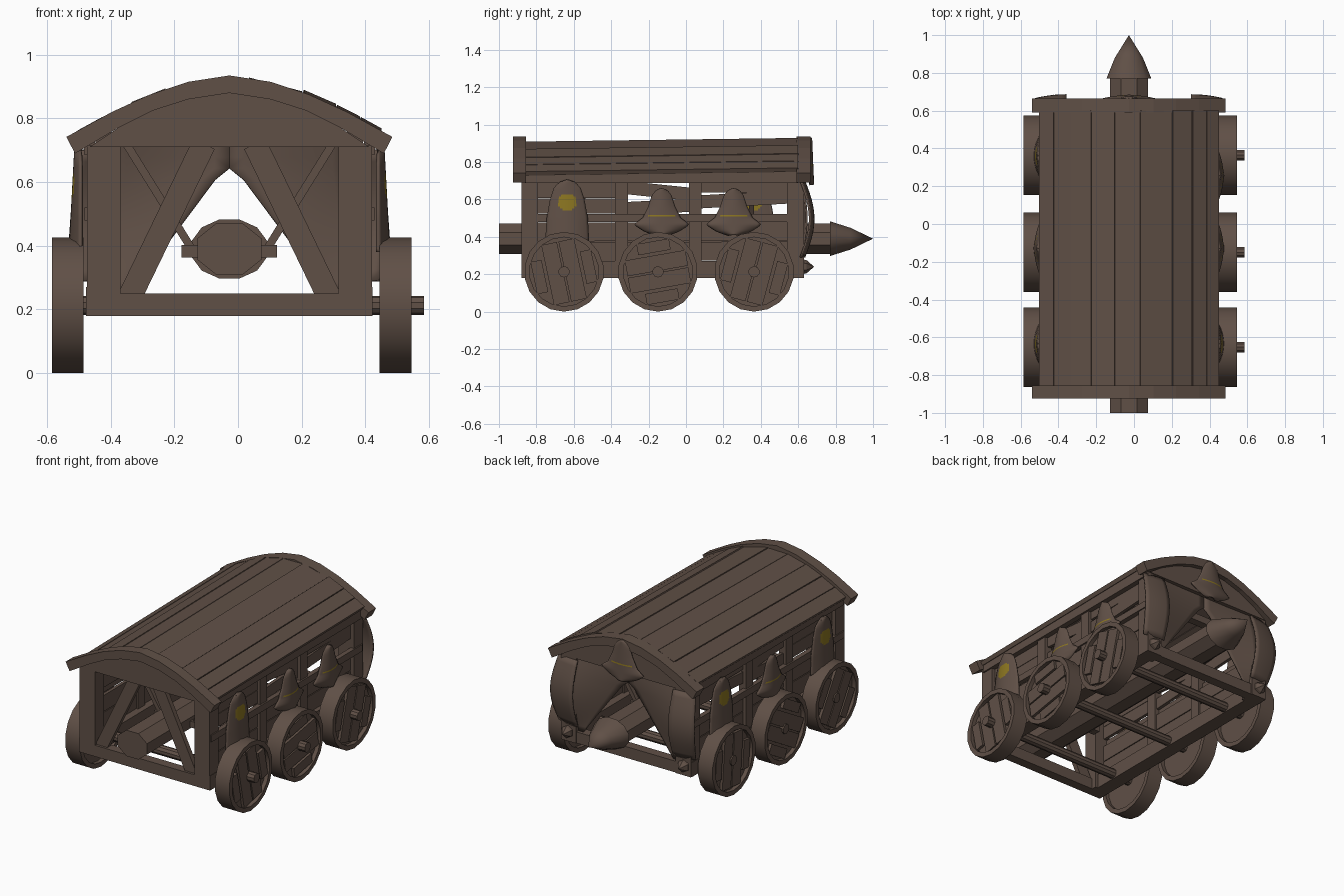
import bpy, bmesh, math, random
from mathutils import Vector, Matrix

random.seed(4)
if "Cube" in bpy.data.objects:
    bpy.data.objects.remove(bpy.data.objects["Cube"], do_unlink=True)
CX = -0.027  # body centreline


def material(name, rgb):
    m = bpy.data.materials.new(name)
    m.use_nodes = True
    m.diffuse_color = (*rgb, 1)
    bsdf = m.node_tree.nodes["Principled BSDF"]
    bsdf.inputs["Base Color"].default_value = (*rgb, 1)
    bsdf.inputs["Roughness"].default_value = 0.9
    return m


WOOD = material("brown wood", (0.117, 0.08, 0.062))
PAINT = material("ochre paint", (0.26, 0.18, 0.015))


def add(name, bm, smooth=False):
    bmesh.ops.recalc_face_normals(bm, faces=bm.faces)
    me = bpy.data.meshes.new(name)
    bm.to_mesh(me)
    bm.free()
    me.materials.append(WOOD)
    me.materials.append(PAINT)
    if smooth:
        me.shade_smooth()
        me.set_sharp_from_angle(angle=math.radians(35))
    ob = bpy.data.objects.new(name, me)
    ob.location.x = CX
    bpy.context.collection.objects.link(ob)
    return ob


def beam(name, a, b, w, h, up=(0, 0, 1)):
    """Square timber from a to b."""
    a, b = Vector(a), Vector(b)
    d = (b - a).normalized()
    side = d.cross(Vector(up)).normalized()
    top = side.cross(d)
    rot = Matrix((d, side, top)).transposed().to_4x4()
    size = Matrix.Diagonal(((b - a).length, w, h, 1))
    bm = bmesh.new()
    bmesh.ops.create_cube(bm, size=1, matrix=Matrix.Translation((a + b) / 2) @ rot @ size)
    return add(name, bm)


def prism(name, pts, y0, y1):
    """Outline in x and z, extruded along y."""
    bm = bmesh.new()
    f = bm.faces.new([bm.verts.new((x, y0, z)) for x, z in pts])
    new = bmesh.ops.extrude_face_region(bm, geom=[f])["geom"]
    bmesh.ops.translate(bm, vec=(0, y1 - y0, 0), verts=[v for v in new if isinstance(v, bmesh.types.BMVert)])
    return add(name, bm)


def lathe(name, center, axis, profile, n, squash=1.0, closed=False, smooth=True):
    """Rings of (distance, radius) along x or y."""
    bm = bmesh.new()
    rings = []
    for dist, r in profile:
        ring = []
        for i in range(n):
            t = math.tau * (i + 0.5) / n
            p, q = r * math.cos(t), r * math.sin(t) * squash
            off = (dist, p, q) if axis == "x" else (p, dist, q)
            ring.append(bm.verts.new(Vector(center) + Vector(off)))
        rings.append(ring)
    pairs = list(zip(rings, rings[1:])) + ([(rings[-1], rings[0])] if closed else [])
    for r0, r1 in pairs:
        for i in range(n):
            bm.faces.new((r0[i], r0[i - 1], r1[i - 1], r1[i]))
    if not closed:
        bm.faces.new(rings[0])
        bm.faces.new(rings[-1])
    bmesh.ops.remove_doubles(bm, verts=bm.verts, dist=0.0001)
    return add(name, bm, smooth)


def sheet(name, point, nu, nv, painted=None):
    """Thin hide; point(s, t) gives a position for s, t in 0..1."""
    bm = bmesh.new()
    g = [[bm.verts.new(point(i / nu, j / nv)) for i in range(nu + 1)] for j in range(nv + 1)]
    for j in range(nv):
        for i in range(nu):
            f = bm.faces.new((g[j][i], g[j][i + 1], g[j + 1][i + 1], g[j + 1][i]))
            if painted and painted(f.calc_center_median()):
                f.material_index = 1
    ob = add(name, bm, True)
    mod = ob.modifiers.new("thickness", "SOLIDIFY")
    mod.thickness, mod.offset = 0.01, 0
    return ob


def lerp(table, v):
    for (a, p), (b, q) in zip(table, table[1:]):
        if v <= b:
            return p + (q - p) * (max(v, a) - a) / (b - a)
    return table[-1][1]


# Roof arches and gables
TOP = [(0, 0.935), (0.13, 0.915), (0.25, 0.875), (0.37, 0.82), (0.512, 0.742)]
LOW = [(0, 0.88), (0.13, 0.86), (0.24, 0.825), (0.35, 0.77), (0.485, 0.69)]


def both(half):
    return [(-x, z) for x, z in half[:0:-1]] + half


for end, y0, y1, gy in (("front", -0.925, -0.855, -0.885), ("back", 0.59, 0.665, 0.61)):
    prism(end + "_roof_arch", both(TOP) + both(LOW)[::-1], y0, y1)
    prism(end + "_gable", both(LOW[:-1] + [(0.44, 0.71)]), gy, gy + 0.025)

# Roof planks
seams = [-0.478, -0.40, -0.31, -0.20, -0.075, 0.06, 0.23, 0.335, 0.41, 0.478]
for a, b in zip(seams, seams[1:]):
    za, zb = lerp(TOP, abs(a)), lerp(TOP, abs(b))
    n = Vector((za - zb, 0, b - a)).normalized()
    mid = Vector(((a + b) / 2, 0, (za + zb) / 2)) + n * random.uniform(-0.018, -0.006)
    width = math.hypot(b - a, zb - za) - 0.004
    beam("roof_plank", mid + Vector((0, -0.865, -0.016)), mid + Vector((0, 0.6, 0.004)), width, 0.025, n)

# Side walls
for s in (-1, 1):
    beam("bottom_rail", (s * 0.405, -0.88, 0.225), (s * 0.405, 0.625, 0.225), 0.09, 0.09)
    beam("top_rail", (s * 0.44, -0.86, 0.72), (s * 0.44, 0.6, 0.72), 0.035, 0.065)
    beam("middle_rail", (s * 0.44, -0.87, 0.50), (s * 0.44, 0.615, 0.50), 0.03, 0.042)
    for y in (-0.835, 0.585):
        beam("corner_post", (s * 0.395, y, 0.18), (s * 0.395, y, 0.715), 0.105, 0.09, (0, 1, 0))
    for y in (-0.345, 0.05):
        beam("wall_post", (s * 0.42, y, 0.2), (s * 0.42, y, 0.71), 0.05, 0.068, (0, 1, 0))
    for z in (0.32, 0.425):
        beam("lower_board", (s * 0.415, -0.86, z), (s * 0.415, 0.6, z + 0.005), 0.02, 0.1)
    for y0, y1, z, t, h in ((-0.86, -0.36, 0.565, 0, 0.08), (-0.86, -0.36, 0.65, 0, 0.085),
                            (-0.34, 0.05, 0.56, 0.01, 0.07), (-0.34, 0.05, 0.645, -0.02, 0.07),
                            (0.04, 0.59, 0.60, 0.015, 0.07), (0.04, 0.59, 0.665, 0, 0.055)):
        beam("upper_board", (s * 0.415, y0, z - t), (s * 0.415, y1, z + t), 0.02, h)
    # Front braces
    beam("front_brace", (s * 0.315, -0.85, 0.235), (s * 0.08, -0.85, 0.72), 0.03, 0.075)
    # Back corner spikes
    lathe("corner_spike", (s * 0.40, 0.62, 0.24), "y", [(0, 0.04), (0.025, 0.035), (0.065, 0)], 6, smooth=False)

for y in (-0.85, 0.595):
    beam("cross_beam", (-0.4, y, 0.215), (0.4, y, 0.215), 0.06, 0.07)

# Ram and its hangers
lathe("ram_shaft", (0, 0, 0.39), "y", [(-1, 0.109), (0.79, 0.109)], 8, 0.8, smooth=False)
lathe("ram_head", (0, 0, 0.39), "y", [(0.77, 0.123), (0.88, 0.077), (1, 0)], 12, 0.78)
for y in (-0.55, 0.35):
    beam("tie_beam", (-0.42, y, 0.735), (0.42, y, 0.735), 0.05, 0.045)
    beam("ram_clamp", (-0.15, y, 0.383), (0.15, y, 0.383), 0.05, 0.038)
    for s in (-1, 1):
        beam("ram_hanger", (s * 0.33, y, 0.73), (s * 0.115, y, 0.385), 0.025, 0.025)

# Wheels and axles
R = 0.213
for k, y in enumerate((-0.652, -0.15, 0.364)):
    lathe("axle", (0, y, R), "x", [(-0.558, 0.03), (0.612, 0.03)], 10)
    for s, x in ((-1, -0.508), (1, 0.522)):
        c = Vector((x, y, R))
        lathe("wheel_rim", c, "x", [(-0.05, R), (0.05, R), (0.05, 0.185), (-0.05, 0.185)], 18, closed=True)
        lathe("wheel_disc", c, "x", [(-0.025, 0.19), (0.025, 0.19)], 18)
        ang = math.radians((102, 10, 75)[k] + (0 if s > 0 else 20))
        d = Vector((0, math.cos(ang), math.sin(ang)))
        side = Vector((0, -d.z, d.y))
        for off, w in ((-0.135, 0.06), (-0.047, 0.085), (0.047, 0.085), (0.135, 0.06)):
            half = math.sqrt(0.187 ** 2 - (abs(off) + w / 2) ** 2)
            m = c + side * off + Vector((s * 0.03, 0, 0))
            beam("wheel_plank", m - d * half, m + d * half, w, 0.024, (1, 0, 0))

# Hide shields: height and half width
BELL = [(0.41, 0.03), (0.43, 0.09), (0.465, 0.147), (0.50, 0.10), (0.56, 0.07), (0.62, 0.05), (0.645, 0.03), (0.657, 0.001)]
ROUND = [(0.38, 0.115), (0.5, 0.108), (0.6, 0.09), (0.66, 0.07), (0.69, 0.04), (0.702, 0.001)]


def shield(name, table, place, emblem):
    z0, z1 = table[0][0], table[-1][0]

    def local(s, t):
        z = z0 + (z1 - z0) * t
        v = 2 * s - 1
        return v * lerp(table, z), 0.015 + 0.035 * (1 - v * v) * (1 - 0.5 * t), z

    sheet(name, lambda s, t: place(*local(s, t)), 16, 30, emblem)


for s, row in ((1, "RBB"), (-1, "RBR")):
    for kind, y in zip(row, (-0.635, -0.13, 0.255 if s > 0 else 0.36)):
        def place(a, d, z):
            return (s * (0.45 + d), y + a, z)

        if kind == "R":
            shield("round_hide", ROUND, place,
                   lambda p: ((p.y - y) / 0.05) ** 2 + ((p.z - 0.585) / 0.045) ** 2 < 1)
        else:
            shield("bell_hide", BELL, place, lambda p: abs(p.z - 0.512) < 0.0045 and abs(p.y - y) < 0.07)
shield("back_bell_hide", BELL, lambda a, d, z: (a, 0.65 + d * 0.6, z + 0.27),
       lambda p: abs(p.z - 0.782) < 0.0045 and abs(p.x) < 0.07)

# Back curtain, parted in the middle
OPENING = [(0.25, 0.31), (0.36, 0.23), (0.48, 0.14), (0.56, 0.08), (0.62, 0.035), (0.64, 0)]
for side in (-1, 1):
    def drape(s, t):
        z = 0.25 + 0.5 * t
        e = lerp(OPENING, z)
        return side * (e + (0.37 - e) * s), 0.60 + 0.045 * s * math.sin(math.pi * t), z

    def flap(s, t):
        bulge = math.sin(math.pi * t)
        return side * (0.33 + 0.14 * s + 0.025 * s * bulge), 0.632 + 0.05 * bulge - 0.02 * s * s, 0.29 + 0.41 * t

    sheet("back_drape", drape, 8, 14)
    sheet("back_flap", flap, 6, 12)
